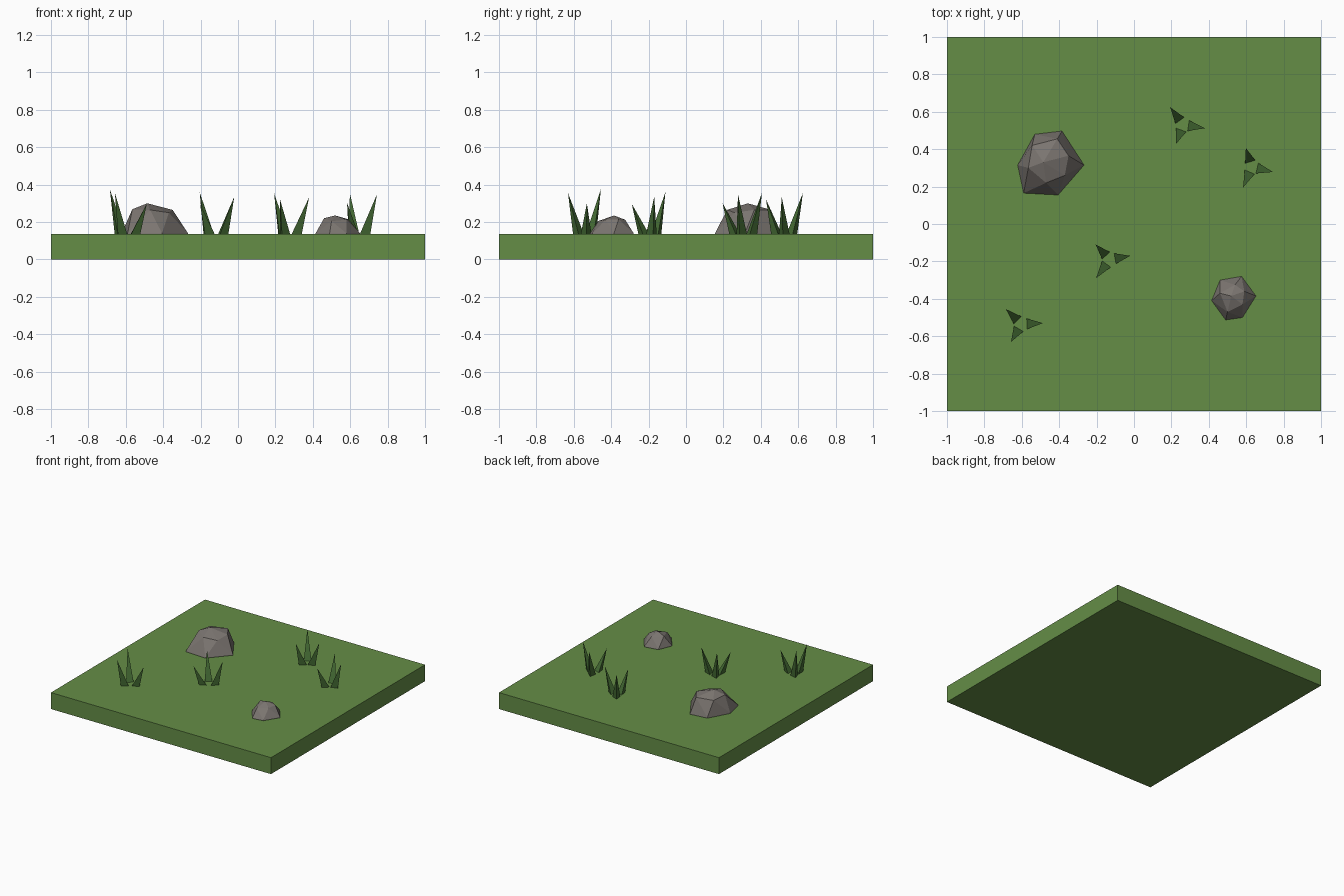
import bpy, bmesh
from mathutils import Vector

if "Cube" in bpy.data.objects:
    bpy.data.objects.remove(bpy.data.objects["Cube"])

GROUND = 0.135


def material(name, rgb):
    m = bpy.data.materials.new(name)
    m.diffuse_color = (*rgb, 1)
    m.use_nodes = True
    m.node_tree.nodes["Principled BSDF"].inputs["Base Color"].default_value = m.diffuse_color
    return m


TURF = material("turf", (0.13, 0.27, 0.062))
BLADE = material("blade", (0.06, 0.15, 0.035))
STONE = material("stone", (0.20, 0.18, 0.165))


def finish(bm, name, mat):
    bmesh.ops.recalc_face_normals(bm, faces=bm.faces)
    me = bpy.data.meshes.new(name)
    bm.to_mesh(me)
    bm.free()
    me.materials.append(mat)
    ob = bpy.data.objects.new(name, me)
    bpy.context.collection.objects.link(ob)
    return ob


def rock(name, outline, crown):
    """Faceted boulder: hull of a ground outline and a few crown points."""
    bm = bmesh.new()
    for x, y in outline:
        bm.verts.new((x, y, GROUND - 0.01))
        bm.verts.new((x, y, GROUND + 0.005))
    for p in crown:
        bm.verts.new(p)
    hull = bmesh.ops.convex_hull(bm, input=bm.verts)
    loose = [v for v in bm.verts if not v.link_faces]
    bmesh.ops.delete(bm, geom=loose, context='VERTS')
    finish(bm, name, STONE)


def tuft(name, x, y, tips):
    """Three outward-leaning, three-sided blades around a centre."""
    bm = bmesh.new()
    centre = Vector((x, y, GROUND - 0.003))
    for tip in tips:
        tip = Vector(tip)
        out = Vector((tip.x - x, tip.y - y, 0)).normalized()
        side = Vector((-out.y, out.x, 0))
        foot = centre + out * 0.045
        base = [bm.verts.new(foot + out * 0.034),
                bm.verts.new(foot - out * 0.017 + side * 0.029),
                bm.verts.new(foot - out * 0.017 - side * 0.029)]
        top = bm.verts.new(tip)
        bm.faces.new(base)
        for i in range(3):
            bm.faces.new((base[i], base[(i + 1) % 3], top))
    finish(bm, name, BLADE)


# Square ground slab
bm = bmesh.new()
bmesh.ops.create_cube(bm, size=1)
bmesh.ops.scale(bm, vec=(2, 2, GROUND), verts=bm.verts)
bmesh.ops.translate(bm, vec=(0, 0, GROUND / 2), verts=bm.verts)
finish(bm, "ground_slab", TURF)

# Boulders
rock("large_rock",
     [(-.53, .48), (-.385, .497), (-.267, .315), (-.406, .155),
      (-.59, .165), (-.622, .315)],
     [(-.485, .33, .30), (-.565, .30, .268), (-.35, .365, .265),
      (-.47, .22, .265), (-.41, .455, .265), (-.545, .42, .262),
      (-.37, .26, .25)])
rock("small_rock",
     [(.46, -.30), (.575, -.28), (.652, -.385), (.58, -.50),
      (.49, -.513), (.415, -.41)],
     [(.52, -.385, .235), (.46, -.37, .22), (.59, -.36, .215),
      (.54, -.325, .212), (.50, -.47, .205), (.58, -.43, .212)])

# Grass tufts
tuft("grass_front_left", -.602, -.535,
     [(-.685, -.455, .375), (-.487, -.53, .30), (-.658, -.631, .355)])
tuft("grass_middle", -.13, -.19,
     [(-.205, -.11, .36), (-.02, -.17, .335), (-.203, -.29, .297)])
tuft("grass_back", .262, .53,
     [(.193, .625, .355), (.38, .512, .332), (.225, .428, .32)])
tuft("grass_back_right", .63, .305,
     [(.598, .406, .355), (.743, .278, .348), (.583, .195, .302)])
